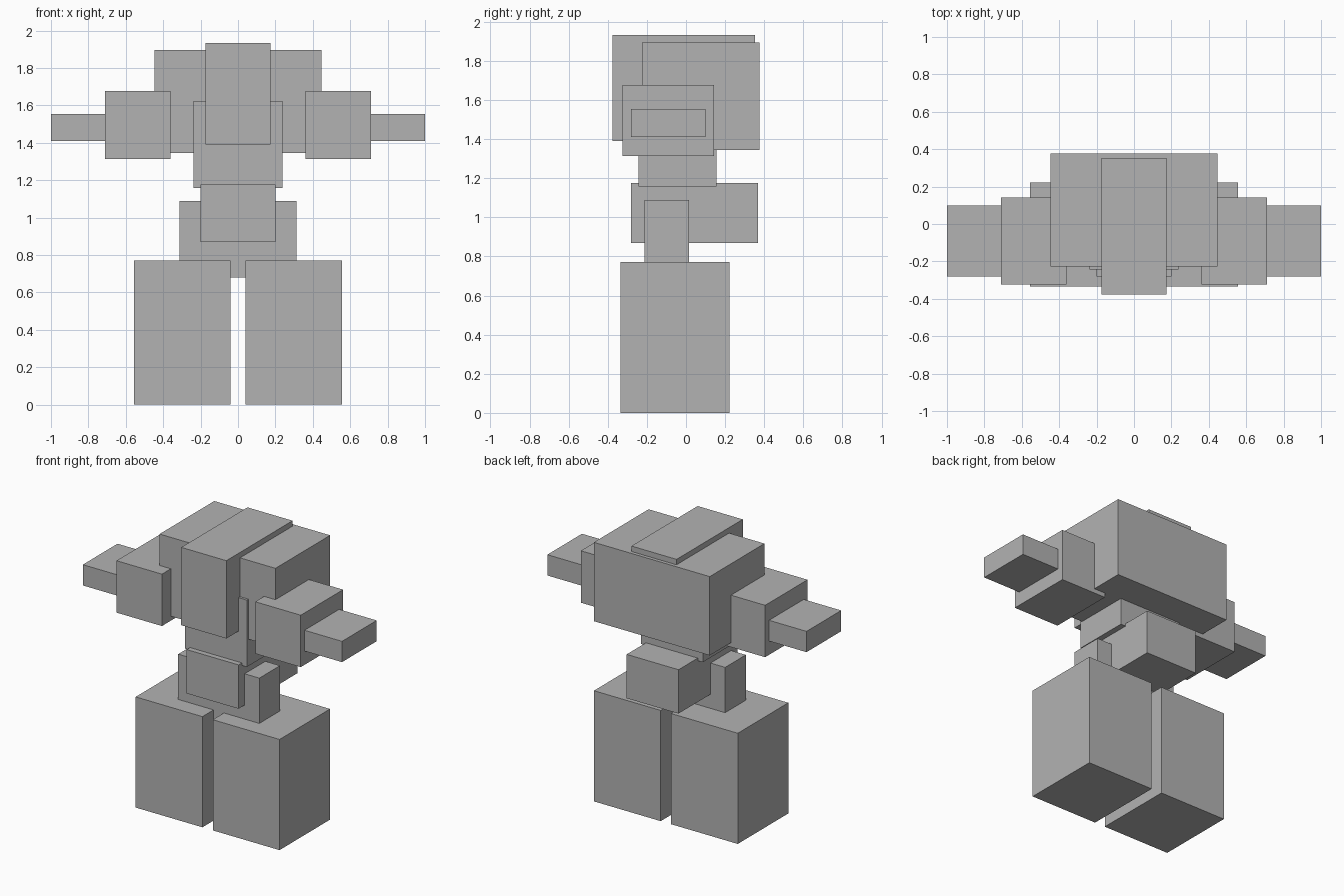
import bpy
from mathutils import Matrix, Vector

cube = bpy.data.objects.get("Cube")
if cube:
    bpy.data.objects.remove(cube, do_unlink=True)

# One plain grey for the whole figure
grey = bpy.data.materials.new("plain grey")
grey.use_nodes = True
colour = (0.45, 0.45, 0.45, 1.0)
grey.diffuse_color = colour
bsdf = next(n for n in grey.node_tree.nodes if n.type == 'BSDF_PRINCIPLED')
bsdf.inputs["Base Color"].default_value = colour


def box(name, x, y, z):
    """Flat-sided block spanning the given (min, max) range on each axis."""
    lo, hi = Vector((x[0], y[0], z[0])), Vector((x[1], y[1], z[1]))
    bpy.ops.mesh.primitive_cube_add(size=1)
    ob = bpy.context.object
    ob.name = ob.data.name = name
    ob.data.transform(Matrix.Translation((lo + hi) / 2) @ Matrix.Diagonal((*(hi - lo), 1)))
    ob.data.materials.append(grey)


def centred(name, half_width, y, z):
    box(name, (-half_width, half_width), y, z)


def pair(name, x, y, z):
    """Matching blocks on the left (+x) and right (-x)."""
    box("left_" + name, x, y, z)
    box("right_" + name, (-x[1], -x[0]), y, z)


# Head and trunk
centred("head", 0.174, (-0.377, 0.353), (1.39, 1.933))
centred("chest", 0.447, (-0.226, 0.377), (1.345, 1.895))
centred("abdomen", 0.239, (-0.243, 0.156), (1.158, 1.624))
centred("waist", 0.2, (-0.28, 0.368), (0.87, 1.176))
centred("pelvis", 0.313, (-0.212, 0.016), (0.68, 1.088))

# Limbs; each forearm is set into its upper arm
pair("upper_arm", (0.36, 0.711), (-0.324, 0.143), (1.314, 1.676))
pair("forearm", (0.65, 1.0), (-0.282, 0.1), (1.41, 1.555))
pair("leg", (0.04, 0.555), (-0.335, 0.222), (0.0, 0.772))
